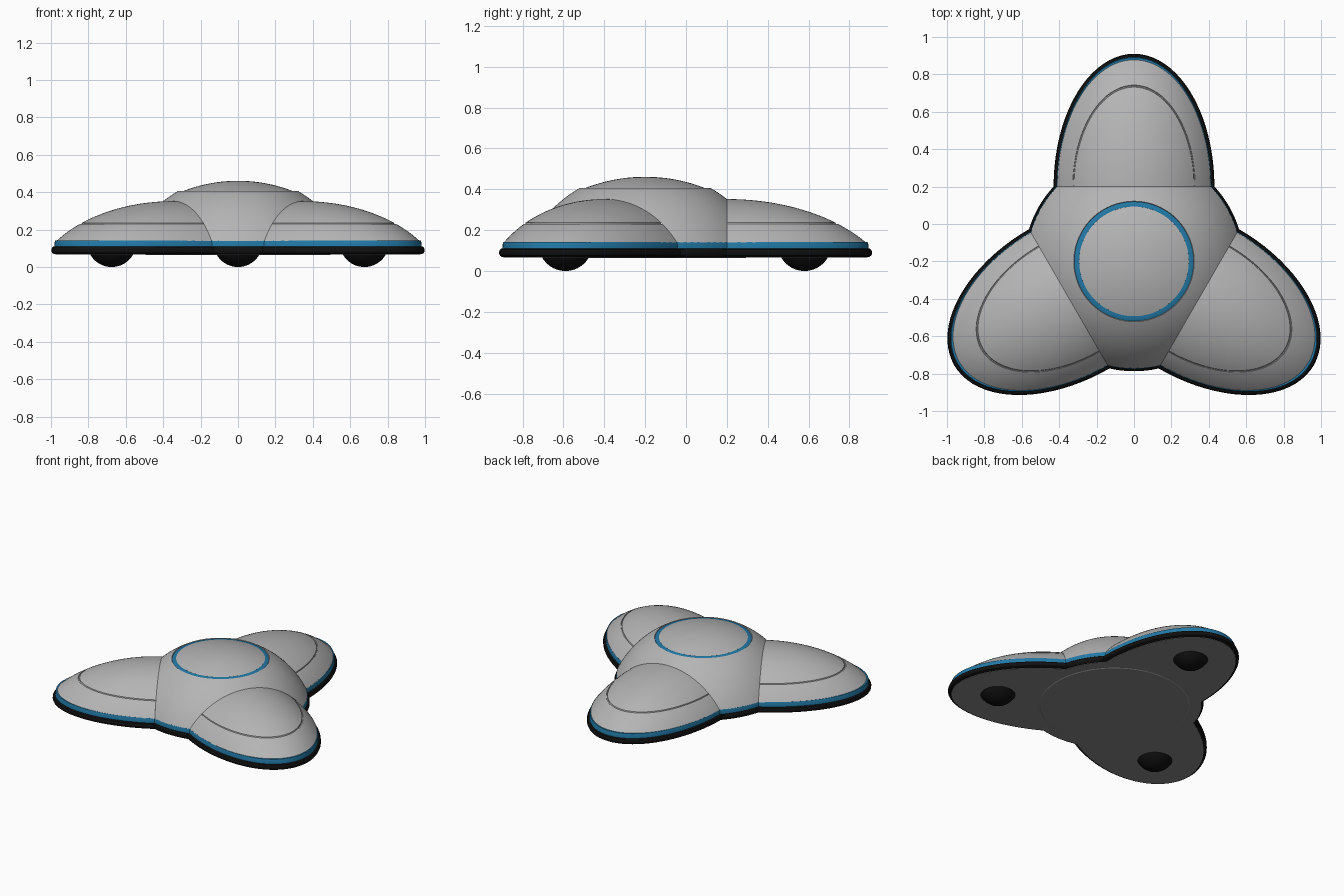
import bpy, bmesh, math
from mathutils import Vector

if "Cube" in bpy.data.objects:
    bpy.data.objects.remove(bpy.data.objects["Cube"])

CY = -0.20                    # hub centre on the y axis
CUT = 0.40                    # distance from hub centre to the lobe seams
LOBES = [math.radians(a) for a in (90, 210, 330)]


def material(name, rgb):
    m = bpy.data.materials.new(name)
    m.diffuse_color = (*rgb, 1.0)
    m.use_nodes = True
    m.node_tree.nodes["Principled BSDF"].inputs["Base Color"].default_value = m.diffuse_color
    return m


GREY = material("shell grey", (0.46, 0.46, 0.46))
UNDER = material("underside grey", (0.25, 0.25, 0.25))
BLUE = material("trim blue", (0.016, 0.19, 0.38))
BLACK = material("bumper black", (0.005, 0.005, 0.005))


def loft(name, loops, mat, closed=True, cap_low=False, cap_high=False, cuts=()):
    """Skin counter-clockwise loops, ordered from the underside to the top."""
    bm = bmesh.new()
    rows = [[bm.verts.new(p) for p in loop] for loop in loops]
    n = len(rows[0])
    for lo, hi in zip(rows, rows[1:]):
        for j in range(n if closed else n - 1):
            k = (j + 1) % n
            bm.faces.new((lo[j], lo[k], hi[k], hi[j]))
    if cap_low:
        bm.faces.new(rows[0][::-1])
    if cap_high:
        bm.faces.new(rows[-1])
    bmesh.ops.remove_doubles(bm, verts=bm.verts[:], dist=1e-5)
    for co, no in cuts:
        bmesh.ops.bisect_plane(bm, geom=bm.verts[:] + bm.edges[:] + bm.faces[:],
                               plane_co=co, plane_no=no, clear_outer=True)
    mesh = bpy.data.meshes.new(name)
    bm.to_mesh(mesh)
    bm.free()
    mesh.materials.append(mat)
    mesh.shade_smooth()
    mesh.set_sharp_from_angle(angle=math.radians(30))
    ob = bpy.data.objects.new(name, mesh)
    bpy.context.collection.objects.link(ob)
    return ob


def place(ang, u, v, z):
    """Hub-local point: u along the lobe, v across it."""
    c, s = math.cos(ang), math.sin(ang)
    return (u * c - v * s, CY + u * s + v * c, z)


def circle(r, z, x=0.0, y=CY, n=96):
    return [(x + r * math.cos(2 * math.pi * i / n),
             y + r * math.sin(2 * math.pi * i / n), z) for i in range(n)]


def outline(off, z, n=40, m=8):
    """Three-lobed footprint: half ellipses joined by hub arcs."""
    a, b = 0.71 - off, 0.43 - off
    rc, corner = math.hypot(CUT, b), math.atan2(b, CUT)
    pts = []
    for ang in LOBES:
        for i in range(n + 1):
            t = math.pi * (i / n - 0.5)
            pts.append(place(ang, CUT + a * math.cos(t), b * math.sin(t), z))
        gap = math.radians(120) - 2 * corner
        for i in range(1, m):
            pts.append(place(ang + corner + gap * i / m, rc, 0, z))
    return pts


# bumper, blue trim and underside
loft("bumper", [outline(o, z) for o, z in
                ((0.03, 0.068), (0.014, 0.069), (0.004, 0.075), (0, 0.083),
                 (0, 0.096), (0.005, 0.106), (0.012, 0.110), (0.04, 0.110))], BLACK)
loft("blue_trim", [outline(o, z) for o, z in
                   ((0.016, 0.108), (0.017, 0.130), (0.021, 0.142), (0.05, 0.142))], BLUE)
loft("underside_plate", [outline(0.022, 0.066), outline(0.022, 0.070)], UNDER, cap_low=True)
loft("underside_cover", [circle(0.49, 0.063), circle(0.495, 0.066)], UNDER, cap_low=True)

# shell dimensions: sphere section shared by the hub and the stretched lobes
BASE, LA, LB, H = 0.14, 0.68, 0.41, 0.212
R = (LB ** 2 + H ** 2) / (2 * H)
ZC = BASE + H - R

# lobe shells with a shallow panel groove
G = 0.79
steps = [(1 - (1 - G - 0.008) * i / 8, 0) for i in range(9)]
steps += [(G + 0.004, -0.006), (G - 0.004, -0.006)]
steps += [((G - 0.008) * (1 - i / 20), 0) for i in range(21)]
for num, ang in enumerate(LOBES, 1):
    loops = []
    for s, dz in steps:
        z = ZC + math.sqrt(R ** 2 - (s * LB) ** 2) + dz
        loops.append([place(ang, CUT + s * LA * math.cos(t), s * LB * math.sin(t), z)
                      for t in (math.pi * (i / 48 - 0.5) for i in range(49))])
    loft(f"lobe_shell_{num}", loops, GREY, closed=False)

# hub shell, trimmed at the three lobe seams
RH = math.hypot(R, CUT)
r0, r1 = math.hypot(CUT, LB), 0.322
hub = [circle(r, ZC + math.sqrt(RH ** 2 - r * r))
       for r in (r0 + (r1 - r0) * i / 14 for i in range(15))]
hub.append(circle(0.318, 0.398))
seams = [(Vector(place(a, CUT, 0, 0)), Vector((math.cos(a), math.sin(a), 0))) for a in LOBES]
loft("hub_shell", hub, GREY, cuts=seams)

# blue ring and domed lid
loft("blue_ring", [circle(0.320, 0.400), circle(0.312, 0.404), circle(0.290, 0.406)], BLUE)
RL = (0.293 ** 2 + 0.055 ** 2) / 0.11
lid = [circle(0.294, 0.400)]
for i in range(15):
    r = 0.293 * (1 - i / 14)
    lid.append(circle(r, 0.461 - RL + math.sqrt(RL ** 2 - r * r)))
loft("lid", lid, GREY)

# ball feet
RF = 0.132
for num, ang in enumerate(LOBES, 1):
    x, y, _ = place(ang, 0.78, 0, 0)
    loft(f"ball_foot_{num}",
         [circle(RF * math.sin(t), RF - RF * math.cos(t), x, y, 40)
          for t in (math.radians(64) * i / 12 for i in range(13))], BLACK)
